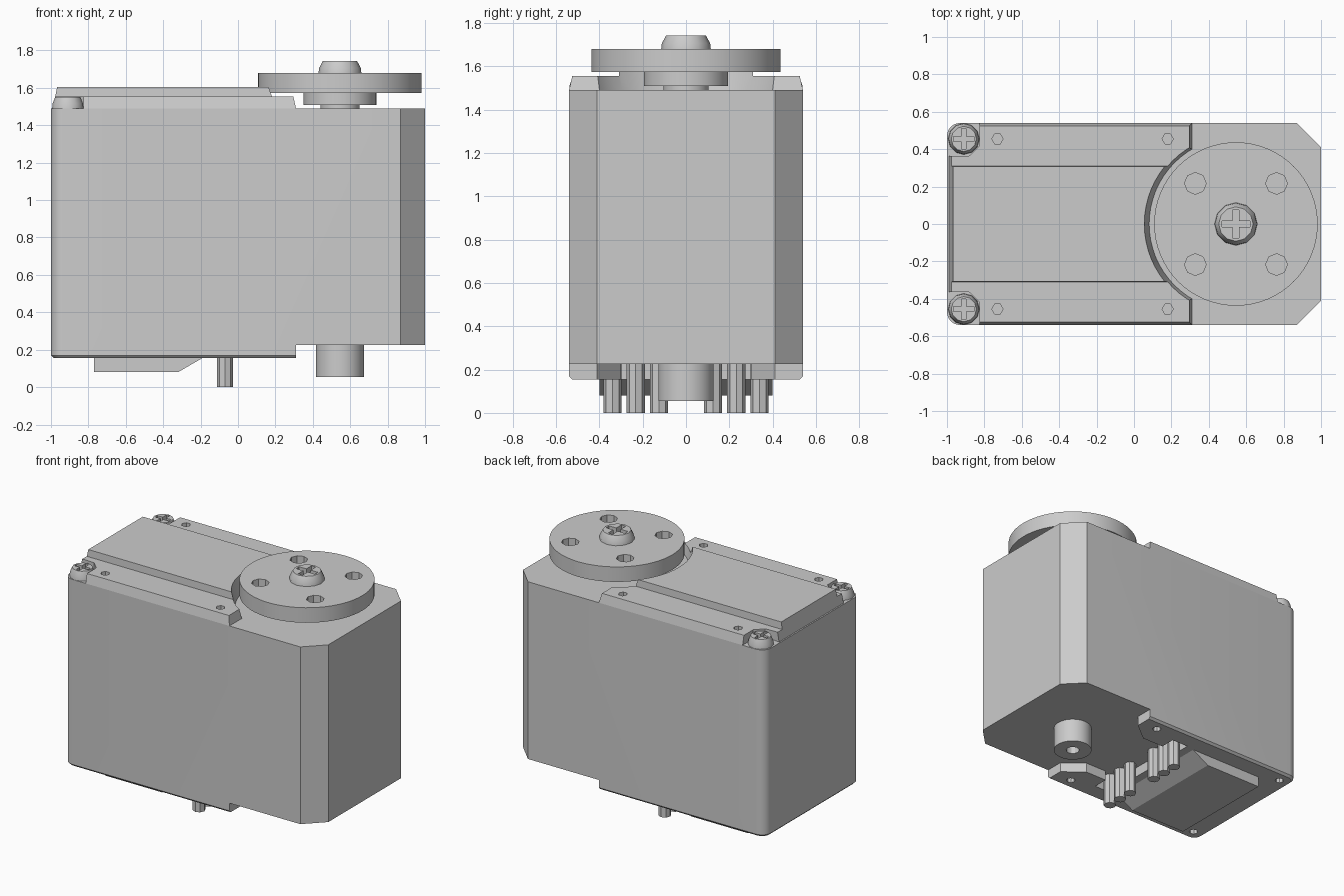
import bpy, bmesh, math
from mathutils import Vector

cube = bpy.data.objects.get("Cube")
if cube:
    bpy.data.objects.remove(cube, do_unlink=True)

grey = bpy.data.materials.new("light_grey")
grey.use_nodes = True
grey.diffuse_color = (0.6, 0.6, 0.6, 1)
grey.node_tree.nodes["Principled BSDF"].inputs["Base Color"].default_value = (0.6, 0.6, 0.6, 1)

AXIS_X = 0.545          # output shaft position
SCREW_X, SIDE_Y = -0.91, 0.455
TOP = 1.49              # top of the main case


def finish(name, bm):
    bmesh.ops.recalc_face_normals(bm, faces=bm.faces[:])
    mesh = bpy.data.meshes.new(name)
    bm.to_mesh(mesh)
    bm.free()
    mesh.materials.append(grey)
    ob = bpy.data.objects.new(name, mesh)
    bpy.context.collection.objects.link(ob)
    return ob


def extrude(points, start, end, place):
    """Solid from a closed 2D outline; place maps (u, v, depth) to a point."""
    bm = bmesh.new()
    face = bm.faces.new([bm.verts.new(place(u, v, start)) for u, v in points])
    step = Vector(place(0, 0, end)) - Vector(place(0, 0, start))
    new = bmesh.ops.extrude_face_region(bm, geom=[face])["geom"]
    bmesh.ops.translate(bm, vec=step, verts=[v for v in new if isinstance(v, bmesh.types.BMVert)])
    if not face.is_valid or len(bm.faces) == len(points) + 1:
        bm.faces.new([v for v in bm.verts[:len(points)]])
    return bm


def upright(u, v, d):
    return (u, v, d)


def prism(name, points, z0, z1):
    return finish(name, extrude(points, z0, z1, upright))


def lathe(name, x, y, rings, sides=48):
    """Stack of (radius, height) rings closed at both ends."""
    bm = bmesh.new()
    loops = []
    for r, z in rings:
        loops.append([bm.verts.new((x + r * math.cos(math.tau * i / sides),
                                    y + r * math.sin(math.tau * i / sides), z))
                      for i in range(sides)])
    for a, b in zip(loops, loops[1:]):
        for i in range(sides):
            j = (i + 1) % sides
            bm.faces.new((a[i], a[j], b[j], b[i]))
    bm.faces.new(loops[0])
    bm.faces.new(loops[-1])
    return finish(name, bm)


def rod(name, x, y, r, z0, z1, sides=48):
    return lathe(name, x, y, [(r, z0), (r, z1)], sides)


def box(name, x, y, w, d, z0, z1):
    return prism(name, [(x - w, y - d), (x + w, y - d), (x + w, y + d), (x - w, y + d)], z0, z1)


def cut(target, cutter):
    mod = target.modifiers.new("cut", "BOOLEAN")
    mod.operation = "DIFFERENCE"
    mod.solver = "EXACT"
    mod.object = cutter
    bpy.context.view_layer.objects.active = target
    bpy.ops.object.modifier_apply(modifier=mod.name)
    bpy.data.objects.remove(cutter, do_unlink=True)


def mirrored(half):
    return half + [(x, -y) for x, y in reversed(half)]


def screw(name, x, y, z, r, h):
    head = lathe(name, x, y, [(r, z), (r * 0.97, z + h * 0.45), (r * 0.8, z + h)], 12)
    for w, d in ((0.65, 0.15), (0.15, 0.65)):
        cut(head, box("slot", x, y, r * w, r * d, z + h * 0.4, z + h * 2))
    return head


# Main case: chamfered at one end, rounded at the other
R = 0.07
half = [(1, 0.41), (0.87, 0.54)]
for i in range(7):
    a = math.pi / 2 * (1 + i / 6)
    half.append((-1 + R + R * math.cos(a), 0.54 - R + R * math.sin(a)))
bm = extrude(mirrored(half), 0.155, TOP, upright)
low = [e for e in bm.edges if all(v.co.z < 0.16 for v in e.verts)]
bmesh.ops.bevel(bm, geom=low, offset=0.015, segments=1, affect="EDGES")
case = finish("case", bm)

# Step in the underside, with a slot for the pins
step = [(1.2, 0.7), (0.31, 0.7), (0.31, 0.41), (0.17, 0.3), (0, 0.3), (0, 0.41), (-0.13, 0.41)]
cut(case, prism("step", mirrored(step), -0.1, 0.225))
for s in (-1, 1):
    for x in (SCREW_X, 0.18):
        cut(case, rod("hole", x, s * SIDE_Y, 0.03, 0, 0.21, 8))

# Top cover: side rails and raised middle, ends leaning inwards
section = [(0.54, TOP), (0.525, 1.555), (0.31, 1.555), (0.307, 1.605)]
bm = extrude(mirrored_section := section + [(-y, z) for y, z in reversed(section)],
             -0.99, 0.31, lambda u, v, d: (d, u, v))
for v in bm.verts:
    v.co.x += (v.co.z - TOP) * (0.2 if v.co.x < 0 else -0.22)
cover = finish("top_cover", bm)
cut(cover, lathe("dish", AXIS_X, 0, [(0.455, 1.45), (0.5, 1.65)], 64))
notch = [(-1.1, 0.375), (-0.95, 0.36), (-0.88, 0.365), (-0.825, 0.42), (-0.825, 0.6), (-1.1, 0.6)]
for s in (-1, 1):
    cut(cover, prism("notch", [(x, s * y) for x, y in notch], 1.4, 1.7))
    for x in (-0.73, 0.18):
        cut(cover, rod("hole", x, s * SIDE_Y, 0.03, 1.4, 1.7, 6))

# Output shaft, hub and horn disc
shaft = rod("output_shaft", AXIS_X, 0, 0.105, 1.48, 1.52)
hub = rod("horn_hub", AXIS_X, 0, 0.195, 1.508, 1.58)
disc = rod("horn_disc", AXIS_X, 0, 0.437, 1.573, 1.68, 64)
for sx in (-1, 1):
    for sy in (-1, 1):
        cut(disc, rod("hole", AXIS_X + sx * 0.217, sy * 0.217, 0.058, 1.5, 1.75, 8))
parts = [case, cover, shaft, hub, disc]

# Screws
parts.append(screw("horn_screw", AXIS_X, 0, 1.675, 0.115, 0.068))
for s, side in ((-1, "right"), (1, "left")):
    parts.append(screw(side + "_case_screw", SCREW_X, s * SIDE_Y, TOP - 0.005, 0.084, 0.067))

# Underside: pivot boss, connector block and pins
boss = rod("pivot_boss", AXIS_X, 0, 0.128, 0.055, 0.24)
cut(boss, rod("bore", AXIS_X, 0, 0.045, 0, 0.18, 12))
wedge = [(-0.77, 0.17), (-0.77, 0.08), (-0.32, 0.08), (-0.165, 0.17)]
block = finish("connector_block", extrude(wedge, -0.4, 0.4, lambda u, v, d: (u, d, v)))
parts += [boss, block]
for s, side in ((-1, "right"), (1, "left")):
    for i in range(3):
        parts.append(rod(f"{side}_pin_{i + 1}", -0.07, s * (0.125 + 0.107 * i), 0.042, 0, 0.24, 8))

# Smooth curved sides, keep edges crisp
bpy.ops.object.select_all(action="DESELECT")
for ob in parts:
    ob.select_set(True)
bpy.context.view_layer.objects.active = case
bpy.ops.object.shade_smooth_by_angle(angle=math.radians(30))
